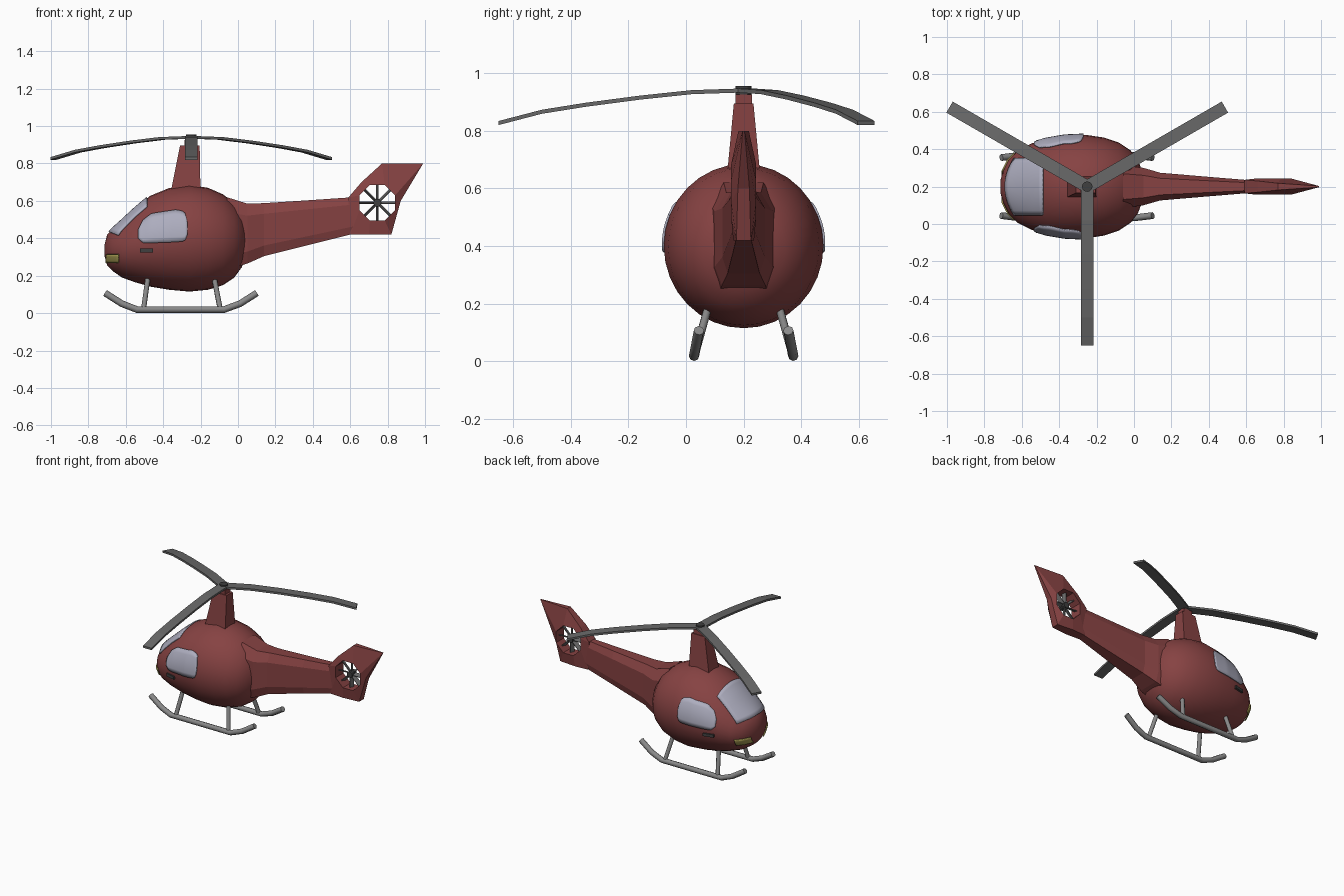
import bpy, math
from math import sin, cos, pi, radians
from mathutils import Vector, Matrix

if "Cube" in bpy.data.objects:
    bpy.data.objects.remove(bpy.data.objects["Cube"])

CY = 0.2  # symmetry plane of the helicopter


def material(name, *rgb):
    m = bpy.data.materials.new(name)
    m.diffuse_color = (*rgb, 1)
    m.use_nodes = True
    m.node_tree.nodes["Principled BSDF"].inputs["Base Color"].default_value = m.diffuse_color
    return m


RED = material("red_paint", 0.24, 0.055, 0.055)
GLASS = material("glass", 0.42, 0.42, 0.52)
YELLOW = material("lamp", 0.36, 0.31, 0.08)
DARK = material("dark_grey", 0.05, 0.05, 0.05)
BLADE = material("rotor_grey", 0.14, 0.14, 0.14)
STEEL = material("skid_grey", 0.25, 0.25, 0.25)


def mesh(name, verts, faces, mat, smooth=None):
    me = bpy.data.meshes.new(name)
    me.from_pydata([tuple(v) for v in verts], [], faces)
    ob = bpy.data.objects.new(name, me)
    bpy.context.collection.objects.link(ob)
    me.materials.append(mat)
    bpy.ops.object.select_all(action='DESELECT')
    ob.select_set(True)
    bpy.context.view_layer.objects.active = ob
    bpy.ops.object.mode_set(mode='EDIT')
    bpy.ops.mesh.select_all(action='SELECT')
    bpy.ops.mesh.normals_make_consistent(inside=False)
    bpy.ops.object.mode_set(mode='OBJECT')
    if smooth:
        bpy.ops.object.shade_smooth_by_angle(angle=radians(smooth))
    return ob


def loft(name, rings, mat, smooth=None):
    n = len(rings[0])
    verts = [p for r in rings for p in r]
    faces = [(i*n + j, i*n + (j+1) % n, (i+1)*n + (j+1) % n, (i+1)*n + j)
             for i in range(len(rings) - 1) for j in range(n)]
    faces += [tuple(range(n))[::-1], tuple(range(len(verts) - n, len(verts)))]
    return mesh(name, verts, faces, mat, smooth)


def rect(x0, x1, hw, z):
    return [(x0, CY-hw, z), (x1, CY-hw, z), (x1, CY+hw, z), (x0, CY+hw, z)]


def tube(name, pts, radius, mat):
    cu = bpy.data.curves.new(name, 'CURVE')
    cu.dimensions = '3D'
    cu.bevel_depth, cu.bevel_resolution, cu.use_fill_caps = radius, 2, True
    sp = cu.splines.new('POLY')
    sp.points.add(len(pts) - 1)
    for p, co in zip(sp.points, pts):
        p.co = (*co, 1)
    cu.materials.append(mat)
    bpy.context.collection.objects.link(bpy.data.objects.new(name, cu))


def cylinder(name, loc, r, depth, mat, rot=(0, 0, 0), n=12):
    bpy.ops.mesh.primitive_cylinder_add(vertices=n, radius=r, depth=depth, location=loc, rotation=rot)
    bpy.context.object.name = name
    bpy.context.object.data.materials.append(mat)


# Egg-shaped cabin: (x, bottom z, top z, half width)
CABIN = [(-.715, .31, .36, .03), (-.70, .255, .42, .085), (-.67, .225, .45, .145),
         (-.62, .19, .495, .195), (-.55, .165, .56, .23), (-.47, .142, .627, .255),
         (-.37, .125, .668, .272), (-.26, .115, .685, .277), (-.16, .125, .67, .262),
         (-.08, .15, .635, .235), (-.02, .19, .59, .195), (.02, .245, .535, .145),
         (.045, .31, .47, .08), (.055, .36, .42, .03)]
loft("cabin", [[(x, CY + w*cos(a), (b+t)/2 + (t-b)/2*sin(a))
                for a in (2*pi*k/32 for k in range(32))] for x, b, t, w in CABIN], RED, 40)


def lerp(table, x):
    for p, q in zip(table, table[1:]):
        if x <= q[0]:
            f = (x - p[0]) / (q[0] - p[0])
            return [a + (b-a)*f for a, b in zip(p, q)][1:]
    return table[-1][1:]


def side_y(x, z):
    b, t, w = lerp(CABIN, x)
    return w * math.sqrt(max(0, 1 - ((z - (b+t)/2) / ((t-b)/2))**2))


def top_z(x, d):
    b, t, w = lerp(CABIN, x)
    return (b+t)/2 + (t-b)/2 * math.sqrt(max(0, 1 - (d/w)**2))


def patch(name, point, nu, nv, mat):
    # sheet lying just proud of the cabin surface
    c = Vector((-.3, CY, .38))
    verts = [c + (Vector(point(i/nu, j/nv)) - c)*1.012 for i in range(nu+1) for j in range(nv+1)]
    m = nv + 1
    faces = [(i*m+j, (i+1)*m+j, (i+1)*m+j+1, i*m+j+1) for i in range(nu) for j in range(nv)]
    ob = mesh(name, verts, faces, mat, 40)
    s = ob.modifiers.new("thickness", 'SOLIDIFY')
    s.thickness, s.offset = .008, 0


# Windscreen
def screen(u, v):
    d = .3*v - .15
    x0 = -.685 + .045*(d/.145)**2
    x = x0 + (-.485 - x0)*u
    return x, CY + d, top_z(x, d)


patch("windscreen", screen, 10, 12, GLASS)

# Side windows, headlamps and door handles on both sides
WINDOW = [(-.53, .40, .445), (-.505, .375, .495), (-.46, .375, .53), (-.33, .38, .55),
          (-.285, .385, .54), (-.27, .42, .48)]
for side, label in ((-1, "right"), (1, "left")):
    def window(u, v):
        x = -.53 + .26*u
        lo, hi = lerp(WINDOW, x)
        z = lo + (hi-lo)*v
        return x, CY + side*side_y(x, z), z

    def lamp(u, v):
        x, z = -.699 + .064*u, .27 + .045*v
        return x, CY + side*side_y(x, z), z

    patch(label + "_window", window, 20, 6, GLASS)
    patch(label + "_headlamp", lamp, 6, 4, YELLOW)
    y0, y1 = side_y(-.525, .335), side_y(-.455, .335)
    loft(label + "_door_handle",
         [[(x, CY + side*(y + o), z) for o, z in ((-.02, .325), (.012, .325), (.012, .345), (-.02, .345))]
          for x, y in ((-.525, y0), (-.455, y1))], DARK)

# Tail boom: (x, bottom z, top z, half width), chamfered box sections
BOOM = [(-.06, .23, .62, .115), (.05, .265, .585, .1), (.14, .305, .588, .074),
        (.4, .37, .605, .052), (.62, .425, .62, .034)]
loft("tail_boom", [[(x, CY + s*w*k, b + (t-b)*f) for s, k, f in
                    ((-1, .75, 0), (1, .75, 0), (1, 1, .2), (1, 1, .8),
                     (1, .6, 1), (-1, .6, 1), (-1, 1, .8), (-1, 1, .2))]
                   for x, b, t, w in BOOM], RED)

# Tail fin with an octagonal fan duct: outline (x, z, half thickness)
FX, FZ = .745, .59
FIN = [(.99, .80, .003), (.77, .80, .018), (.66, .70, .03), (.59, .618, .036),
       (.60, .42, .03), (.70, .42, .036), (.82, .42, .025), (.87, .60, .02)]
duct = [(FX + .103*cos(a), FZ + .103*sin(a)) for a in (pi/8 + k*pi/4 for k in range(8))]
loops = [[(x, CY - h, z) for x, z, h in FIN], [(x, CY - .043, z) for x, z in duct],
         [(x, CY + .043, z) for x, z in duct], [(x, CY + h, z) for x, z, h in FIN]]
mesh("tail_fin", [p for r in loops for p in r],
     [(i*8+j, i*8+(j+1) % 8, (i+1) % 4*8+(j+1) % 8, (i+1) % 4*8+j)
      for i in range(4) for j in range(8)], RED)

# Tail fan
cylinder("fan_hub", (FX, CY, FZ), .021, .05, DARK, (pi/2, 0, 0))
for k in range(8):
    bpy.ops.mesh.primitive_cube_add(size=1)
    fan = bpy.context.object
    fan.name = f"fan_blade_{k+1}"
    fan.data.materials.append(BLADE)
    fan.matrix_world = (Matrix.Translation((FX, CY, FZ)) @ Matrix.Rotation(k*pi/4, 4, 'Y')
                        @ Matrix.Translation((.05, 0, 0)) @ Matrix.Rotation(radians(20), 4, 'X')
                        @ Matrix.Diagonal((.095, .03, .005, 1)))

# Rotor pylon, mast and hub
loft("rotor_pylon", [rect(-.365, -.2, .06, .62), rect(-.31, -.205, .034, .895)], RED)
loft("mast_cap", [rect(-.285, -.22, .029, .89), rect(-.285, -.22, .029, .925)], RED)
cylinder("rotor_hub", (-.25, CY, .938), .028, .034, DARK)

# Three drooping main rotor blades: (radius, z)
DROOP = [(0, .94), (.18, .934), (.36, .915), (.55, .89), (.7, .866), (.8, .84), (.85, .827)]
for k in range(3):
    ob = loft(f"rotor_blade_{k+1}",
              [[(r, y, z + h) for y, h in ((-.034, -.007), (.034, -.007), (.034, .007), (-.034, .007))]
               for r, z in DROOP], BLADE)
    ob.location = (-.25, CY, 0)
    ob.rotation_euler.z = radians(30 + 120*k)

# Landing skids with struts
SKID = [(-.71, .107, .155), (-.62, .05, .166), (-.54, .019, .172), (-.075, .019, .172),
        (.01, .05, .166), (.1, .107, .155)]
for side, label in ((-1, "right"), (1, "left")):
    tube(label + "_skid", [(x, CY + side*d, z) for x, z, d in SKID], .018, STEEL)
    for part, x0, x1 in (("front", -.505, -.48), ("rear", -.095, -.13)):
        tube(f"{label}_{part}_strut", [(x0, CY + side*.17, .02), (x1, CY + side*.12, .2)], .014, STEEL)
